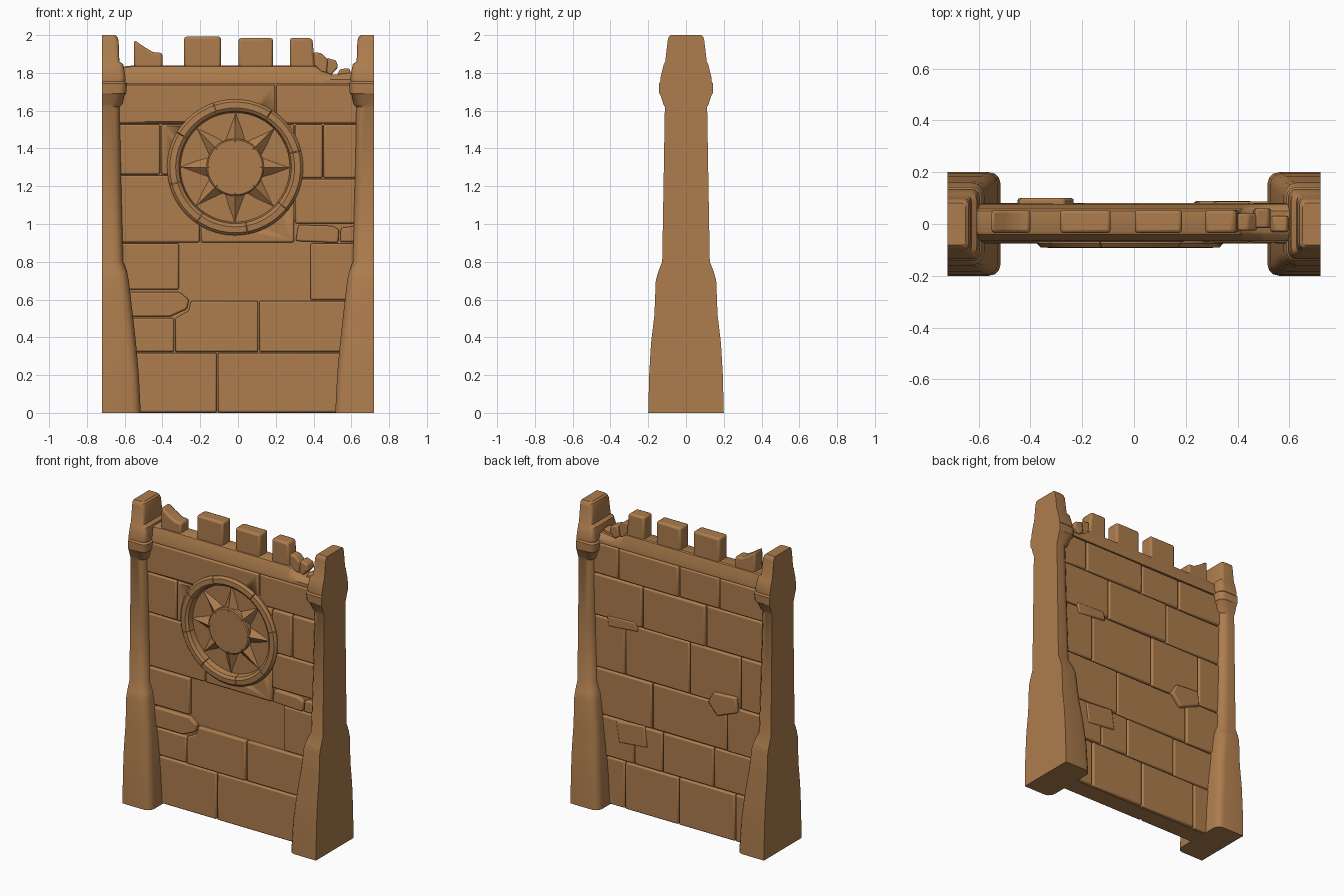
import bpy, bmesh, math, random
from math import sin, cos, pi

random.seed(4)
stone = bpy.data.materials.new("sandstone_brown")
stone.diffuse_color = (0.42, 0.205, 0.075, 1)


def loft(bm, rings):
    """Skin a list of equal-length point loops and close both ends."""
    vs = [[bm.verts.new(p) for p in r] for r in rings]
    n = len(vs[0])
    for a, b in zip(vs, vs[1:]):
        for i in range(n):
            j = (i + 1) % n
            bm.faces.new((a[i], a[j], b[j], b[i]))
    bm.faces.new(vs[0][::-1])
    bm.faces.new(vs[-1])


def prism(bm, pts, y0, y1):
    loft(bm, [[(x, y, z) for x, z in pts] for y in (y0, y1)])


def rect(x0, x1, z0, z1, g=0.0):
    return [(x0 + g, z0 + g), (x1 - g, z0 + g), (x1 - g, z1 - g), (x0 + g, z1 - g)]


def finish(name, bm, bevel=0, angle=35):
    bmesh.ops.recalc_face_normals(bm, faces=bm.faces[:])
    me = bpy.data.meshes.new(name)
    bm.to_mesh(me)
    bm.free()
    me.materials.append(stone)
    ob = bpy.data.objects.new(name, me)
    bpy.context.collection.objects.link(ob)
    bpy.ops.object.select_all(action='DESELECT')
    ob.select_set(True)
    bpy.context.view_layer.objects.active = ob
    bpy.ops.object.shade_smooth_by_angle(angle=math.radians(angle))
    if bevel:
        m = ob.modifiers.new("worn_edges", 'BEVEL')
        m.width, m.segments, m.limit_method = bevel, 2, 'ANGLE'
    return ob


# solid core of the wall
bm = bmesh.new()
prism(bm, rect(-0.66, 0.66, 0, 1.76), -0.045, 0.06)
finish("wall_core", bm)

E = 0.64  # half length of the courses, hidden inside the pillars


def courses(bm, rows, y_in, y_out):
    for z0, z1, xs in rows:
        for x0, x1 in zip(xs, xs[1:]):
            prism(bm, rect(x0, x1, z0, z1, 0.003), y_in, y_out + random.uniform(-0.004, 0.004))


# front stone courses
bm = bmesh.new()
courses(bm, [
    (0.00, 0.32, (-E, -0.11, E)),
    (0.32, 0.505, (-E, -0.335)),
    (0.32, 0.595, (0.11, E)),
    (0.65, 0.90, (-E, -0.31)),
    (0.595, 0.90, (-0.31, 0.38, E)),
    (0.90, 1.26, (-E, -0.2, 0.30)),
    (1.00, 1.24, (0.30, E)),
    (1.26, 1.53, (-E, -0.41, 0.30)),
    (1.24, 1.53, (0.30, 0.45, E)),
    (1.53, 1.74, (-E, 0.20, E)),
], -0.03, -0.068)
# front broken stones
for pts in ([(-0.332, 0.323), (0.107, 0.323), (0.107, 0.592), (-0.25, 0.592), (-0.26, 0.54), (-0.332, 0.50)],
            [(-0.64, 0.51), (-0.36, 0.51), (-0.27, 0.55), (-0.26, 0.60), (-0.31, 0.64), (-0.64, 0.64)],
            [(-0.25, 0.60), (-0.08, 0.605), (-0.15, 0.65), (-0.24, 0.665)],
            [(0.305, 0.91), (0.53, 0.90), (0.535, 0.97), (0.50, 0.99), (0.32, 0.995)],
            [(0.54, 0.905), (0.64, 0.905), (0.64, 0.99), (0.545, 0.98)]):
    prism(bm, pts, -0.03, -0.075)
front = finish("front_stones", bm, 0.009)

# round hole cut through the front stones for the sun emblem
CX, CZ = -0.015, 1.30


def circle(r, y, n=48):
    return [(CX + r * cos(2 * pi * i / n), y, CZ + r * sin(2 * pi * i / n)) for i in range(n)]


bm = bmesh.new()
loft(bm, [circle(0.32, -0.2), circle(0.32, 0.0)])
cutter = finish("emblem_cutter", bm)
cutter.hide_render = True
cutter.display_type = 'WIRE'
m = front.modifiers.new("emblem_recess", 'BOOLEAN')
m.operation, m.object, m.solver = 'DIFFERENCE', cutter, 'EXACT'
bpy.context.view_layer.objects.active = front
for name in [m.name for m in front.modifiers]:
    bpy.ops.object.modifier_apply(modifier=name)
bpy.data.objects.remove(cutter)

# back stone courses
bm = bmesh.new()
courses(bm, [
    (0.00, 0.32, (-E, -0.42, 0.0, 0.40, E)),
    (0.32, 0.59, (-E, -0.26, 0.12, 0.33, E)),
    (0.59, 0.90, (-E, -0.36, 0.20, E)),
    (0.90, 1.25, (-E, -0.46, -0.08, 0.40, E)),
    (1.25, 1.53, (-E, -0.20, 0.27, E)),
    (1.53, 1.74, (-E, -0.30, 0.0, 0.45, E)),
], 0.045, 0.078)
# back broken stones
for pts, y in (([(-0.45, 0.88), (-0.30, 0.82), (-0.23, 0.90), (-0.27, 0.97), (-0.44, 0.98)], 0.10),
               ([(0.23, 0.46), (0.44, 0.44), (0.46, 0.58), (0.25, 0.60)], 0.088),
               ([(0.30, 1.22), (0.52, 1.20), (0.53, 1.27), (0.32, 1.28)], 0.086)):
    prism(bm, pts, 0.045, y)
finish("back_stones", bm, 0.009)

# emblem ring made of arc stones
bm = bmesh.new()
profile = [(0.36, -0.03), (0.36, -0.075), (0.346, -0.09), (0.315, -0.092), (0.298, -0.08), (0.286, -0.03)]
cuts = [0.25, 1.0, 1.9, 2.6, 3.4, 4.1, 4.9, 5.6, 0.25 + 2 * pi]
for a0, a1 in zip(cuts, cuts[1:]):
    rings = []
    for i in range(9):
        a = a0 + 0.005 + (a1 - a0 - 0.01) * i / 8
        rings.append([(CX + r * cos(a), y, CZ + r * sin(a)) for r, y in profile])
    loft(bm, rings)
finish("emblem_ring", bm)

# sun disc
bm = bmesh.new()
loft(bm, [circle(0.152, -0.03), circle(0.152, -0.074), circle(0.145, -0.08)])
finish("sun_disc", bm)

# ridged sun rays
bm = bmesh.new()
for k in range(8):
    a = k * pi / 4

    def at(r, t, y):
        return (CX + r * cos(a) - t * sin(a), y, CZ + r * sin(a) + t * cos(a))
    loft(bm, [[at(0.135, -w, -0.04), at(0.135, 0, y), at(0.135, w, -0.04)] if r < 0.2 else
              [at(r, -w, -0.04), at(r, 0, y), at(r, w, -0.04)]
              for r, w, y in ((0.135, 0.06, -0.082), (0.292, 0.002, -0.052))])
finish("sun_rays", bm, angle=15)

# sloped coping along the top, broken lower at the right end
bm = bmesh.new()
rings = []
for x, h in ((-0.64, 1.83), (-0.55, 1.84), (0.41, 1.84), (0.44, 1.81), (0.50, 1.79), (0.64, 1.805)):
    rings.append([(x, -0.066, 1.742), (x, -0.066, 1.765), (x, -0.04, h - 0.006), (x, -0.03, h),
                  (x, 0.05, h), (x, 0.058, h - 0.006), (x, 0.077, 1.765), (x, 0.077, 1.742)])
loft(bm, rings)
finish("coping", bm)

# battlements, whole and broken
bm = bmesh.new()
for pts in (rect(-0.285, -0.09, 1.80, 1.992), rect(0.003, 0.185, 1.80, 1.985),
            [(0.275, 1.80), (0.41, 1.80), (0.395, 1.97), (0.385, 1.985), (0.275, 1.985)],
            [(-0.55, 1.80), (-0.40, 1.80), (-0.40, 1.905), (-0.45, 1.91), (-0.50, 1.94), (-0.55, 1.975)]):
    prism(bm, pts, -0.035, 0.055)
finish("battlements", bm, 0.013)

# rubble by the broken battlement
bm = bmesh.new()
prism(bm, [(0.39, 1.81), (0.47, 1.80), (0.475, 1.87), (0.44, 1.905), (0.40, 1.91)], -0.025, 0.04)
prism(bm, [(0.46, 1.81), (0.49, 1.785), (0.53, 1.83), (0.52, 1.865), (0.47, 1.88)], -0.015, 0.06)
prism(bm, [(0.52, 1.78), (0.60, 1.79), (0.59, 1.825), (0.54, 1.82)], -0.03, 0.03)
finish("rubble", bm, 0.008)

# half pillars: height, inner x, half depth, corner size
pillar = [(0.0, 0.515, 0.20, 0.045), (0.20, 0.525, 0.195, 0.045), (0.37, 0.54, 0.185, 0.05),
          (0.52, 0.557, 0.167, 0.05), (0.70, 0.578, 0.16, 0.05), (0.745, 0.587, 0.148, 0.05),
          (0.80, 0.608, 0.126, 0.05), (1.20, 0.618, 0.119, 0.05), (1.62, 0.626, 0.112, 0.05),
          (1.635, 0.612, 0.12, 0.05), (1.68, 0.602, 0.134, 0.045), (1.692, 0.592, 0.142, 0.04),
          (1.745, 0.587, 0.143, 0.04), (1.755, 0.597, 0.135, 0.035), (1.775, 0.595, 0.135, 0.03),
          (1.845, 0.607, 0.118, 0.025), (1.86, 0.628, 0.11, 0.02), (1.97, 0.632, 0.097, 0.02),
          (1.99, 0.638, 0.092, 0.02), (2.0, 0.65, 0.082, 0.02)]
for side, name in ((-1, "left_pillar"), (1, "right_pillar")):
    bm = bmesh.new()
    rings = []
    for z, xi, hy, c in pillar:
        arc = [(xi + c - c * sin(t), hy - c + c * cos(t)) for t in (0, pi / 6, pi / 3, pi / 2)]
        half = [(0.72, hy)] + arc
        loop = half + [(x, -y) for x, y in reversed(half)]
        rings.append([(side * x, y, z) for x, y in loop])
    loft(bm, rings)
    finish(name, bm, angle=32)
